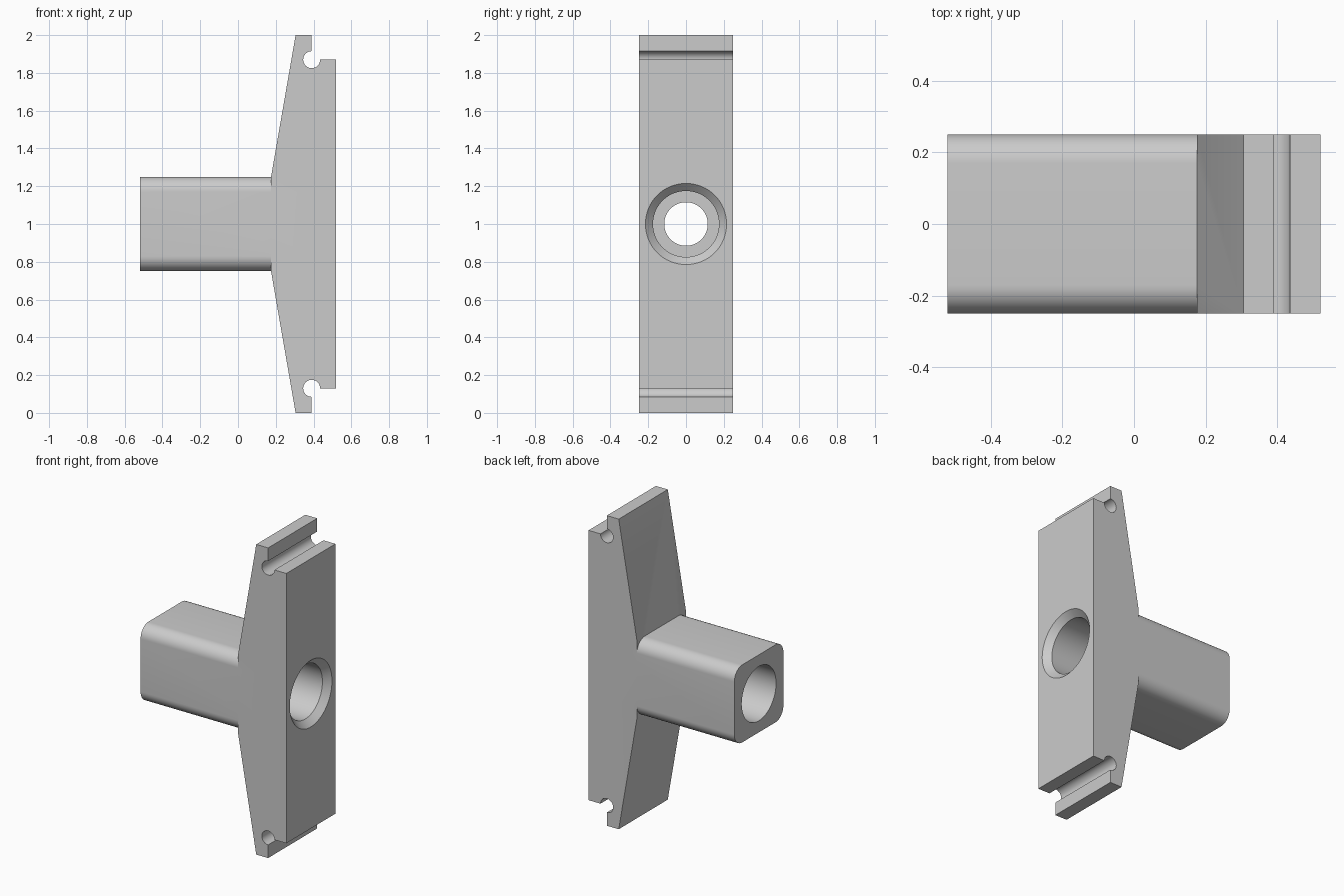
import bpy, bmesh, math
from mathutils import Vector

cube = bpy.data.objects.get("Cube")
if cube:
    bpy.data.objects.remove(cube, do_unlink=True)

grey = bpy.data.materials.new("plain grey")
grey.use_nodes = True
colour = (0.6, 0.6, 0.6, 1)
grey.diffuse_color = colour
grey.node_tree.nodes["Principled BSDF"].inputs["Base Color"].default_value = colour

HALF = 0.25      # half depth of the body
MID = 1.0        # height of the bore axis


def arc(cx, cy, r, start, end, n):
    """Points on a circular arc, angles in degrees."""
    angles = [math.radians(start + (end - start) * i / n) for i in range(n + 1)]
    return [(cx + r * math.cos(a), cy + r * math.sin(a)) for a in angles]


def finish(bm, name):
    bmesh.ops.recalc_face_normals(bm, faces=bm.faces)
    mesh = bpy.data.meshes.new(name)
    bm.to_mesh(mesh)
    bm.free()
    mesh.materials.append(grey)
    obj = bpy.data.objects.new(name, mesh)
    bpy.context.collection.objects.link(obj)
    return obj


def prism(name, points, sweep):
    """Extrude a closed outline along a vector."""
    bm = bmesh.new()
    face = bm.faces.new([bm.verts.new(p) for p in points])
    new = bmesh.ops.extrude_face_region(bm, geom=[face])["geom"]
    verts = [v for v in new if isinstance(v, bmesh.types.BMVert)]
    bmesh.ops.translate(bm, verts=verts, vec=Vector(sweep))
    return finish(bm, name)


def lathe_x(name, profile, steps=64):
    """Revolve (x, radius) points about the bore axis and cap the ends."""
    bm = bmesh.new()
    rings = []
    for x, r in profile:
        rings.append([bm.verts.new((x, y, z)) for y, z in arc(0, MID, r, 0, 360, steps)[:-1]])
    for a, b in zip(rings, rings[1:]):
        for i in range(steps):
            j = (i + 1) % steps
            bm.faces.new((a[i], a[j], b[j], b[i]))
    bm.faces.new(rings[0])
    bm.faces.new(rings[-1])
    return finish(bm, name)


def combine(body, tool, operation):
    mod = body.modifiers.new(operation.lower(), 'BOOLEAN')
    mod.operation = operation
    mod.solver = 'EXACT'
    mod.object = tool
    bpy.context.view_layer.objects.active = body
    bpy.ops.object.modifier_apply(modifier=mod.name)
    bpy.data.objects.remove(tool, do_unlink=True)


# Tapered plate with a round groove at each end; lower half mirrors the upper
groove = arc(0.39, 1.87, 0.045, 90, 360, 24)
upper = [(0.175, 1.25), (0.305, 2.0), (0.39, 2.0)] + groove + [(0.52, 1.87)]
lower = [(x, 2 * MID - z) for x, z in reversed(upper)]
body = prism("mounting_plate_with_sleeve",
             [(x, -HALF, z) for x, z in upper + lower], (0, 2 * HALF, 0))

# Square sleeve with rounded long edges
R = 0.08
c = HALF - R
outline = []
for k, (sy, sz) in enumerate([(1, 1), (-1, 1), (-1, -1), (1, -1)]):
    outline += arc(sy * c, MID + sz * c, R, 90 * k, 90 * k + 90, 12)
sleeve = prism("sleeve", [(-0.52, y, z) for y, z in outline], (0.85, 0, 0))
combine(body, sleeve, 'UNION')

# Through bore: wide at both ends, narrow web inside, chamfered mouth on the plate
bore = lathe_x("bore_cutter", [(-0.6, 0.175), (-0.05, 0.175), (-0.05, 0.115),
                               (0.05, 0.115), (0.05, 0.175), (0.48, 0.175),
                               (0.52, 0.215), (0.6, 0.215)])
combine(body, bore, 'DIFFERENCE')

bpy.ops.object.select_all(action='DESELECT')
body.select_set(True)
bpy.context.view_layer.objects.active = body
bpy.ops.object.shade_smooth_by_angle(angle=math.radians(30))
